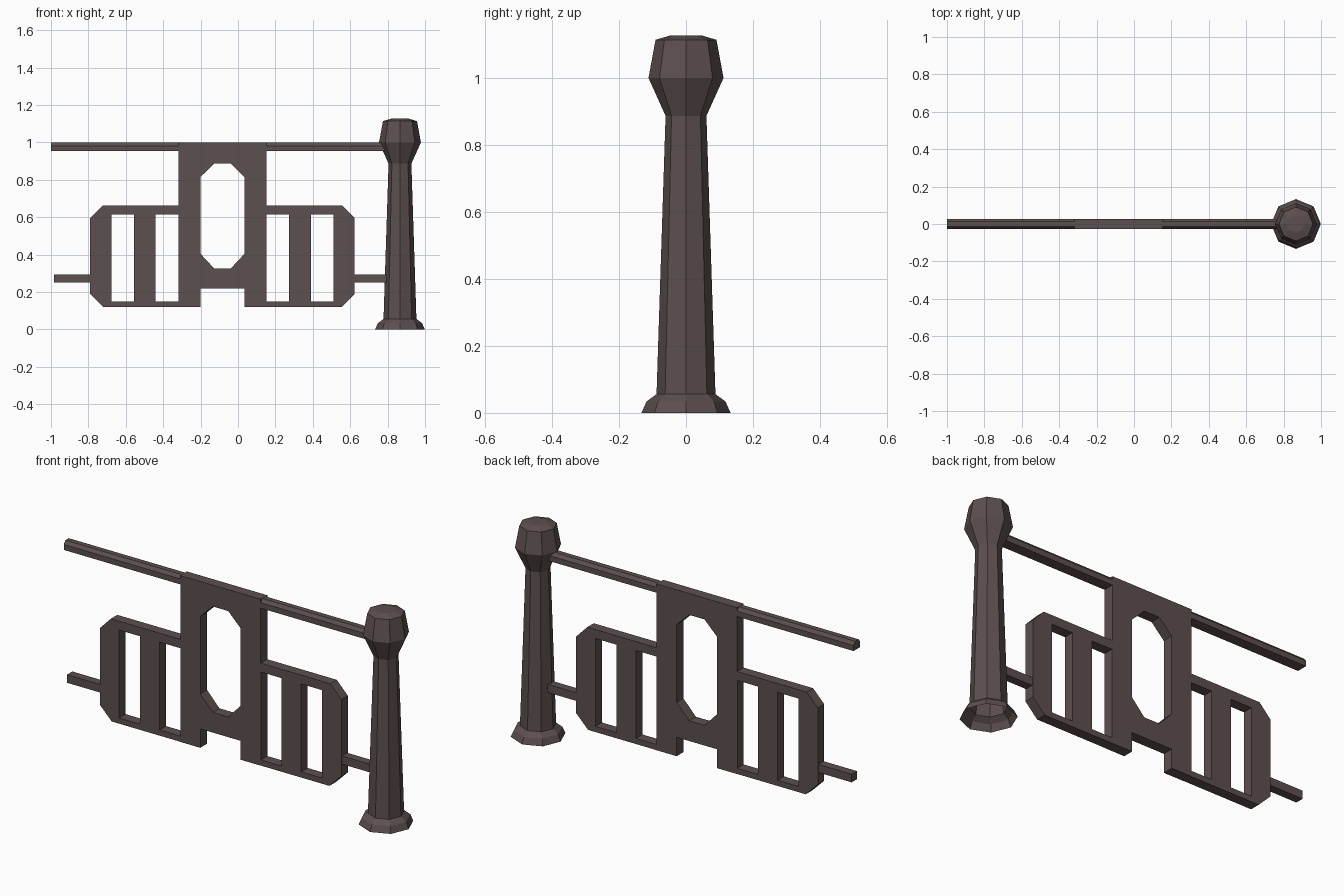
import bpy, bmesh, math

if "Cube" in bpy.data.objects:
    bpy.data.objects.remove(bpy.data.objects["Cube"])

iron = bpy.data.materials.new("dark_brown_iron")
iron.diffuse_color = (0.108, 0.079, 0.077, 1)
iron.use_nodes = True
iron.node_tree.nodes["Principled BSDF"].inputs["Base Color"].default_value = iron.diffuse_color

MID = -0.083      # symmetry line of the railing panels
HALF = 0.028      # half thickness of the railing


def add_object(name, mesh):
    obj = bpy.data.objects.new(name, mesh)
    mesh.materials.clear()
    mesh.materials.append(iron)
    bpy.context.collection.objects.link(obj)
    return obj


def plate(name, loops, half=HALF):
    """Flat plate in the xz plane; loops after the first are holes."""
    curve = bpy.data.curves.new(name, 'CURVE')
    curve.dimensions = '2D'
    curve.fill_mode = 'BOTH'
    curve.extrude = half
    for pts in loops:
        spline = curve.splines.new('POLY')
        spline.points.add(len(pts) - 1)
        for p, (x, z) in zip(spline.points, pts):
            p.co = (x, z, 0, 1)
        spline.use_cyclic_u = True
    temp = bpy.data.objects.new("temp", curve)
    bpy.context.collection.objects.link(temp)
    deps = bpy.context.evaluated_depsgraph_get()
    mesh = bpy.data.meshes.new_from_object(temp.evaluated_get(deps))
    bpy.data.objects.remove(temp)
    for v in mesh.vertices:
        x, y, z = v.co
        v.co = (x, -z, y)
    for f in mesh.polygons:
        f.use_smooth = False
    return add_object(name, mesh)


def rect(x0, x1, z0, z1):
    return [(x0, z0), (x1, z0), (x1, z1), (x0, z1)]


def mirror(pts):
    return [(2 * MID - x, z) for x, z in pts]


def bar(name, section, x0, x1):
    """Prism along x from a (y, z) section."""
    bm = bmesh.new()
    face = bm.faces.new([bm.verts.new((x0, y, z)) for y, z in section])
    ext = bmesh.ops.extrude_face_region(bm, geom=[face], use_keep_orig=True)
    for v in ext['geom']:
        if isinstance(v, bmesh.types.BMVert):
            v.co.x = x1
    bmesh.ops.recalc_face_normals(bm, faces=bm.faces)
    mesh = bpy.data.meshes.new(name)
    bm.to_mesh(mesh)
    bm.free()
    return add_object(name, mesh)


# Side panels: chamfered outer frame with two tall openings
outline = [(-0.32, 0.12), (-0.72, 0.12), (-0.79, 0.19), (-0.79, 0.595),
           (-0.725, 0.662), (-0.32, 0.662)]
holes = [rect(-0.677, -0.555, 0.15, 0.615), rect(-0.44, -0.32 + 0.001, 0.15, 0.615)]
# the inner opening ends at the centre frame, so the panel runs slightly under it
outline = [(x + 0.03 if x == -0.32 else x, z) for x, z in outline]
loops = [outline] + holes
plate("left_panel", loops, HALF - 0.001)
plate("right_panel", [mirror(l) for l in loops], HALF - 0.001)

# Centre frame with octagonal opening and a notch between its feet
half_frame = [(MID, 1.0), (-0.318, 1.0), (-0.318, 0.12), (-0.201, 0.12),
              (-0.201, 0.22)]
half_hole = [(-0.128, 0.887), (-0.201, 0.815), (-0.201, 0.405), (-0.128, 0.327)]
plate("centre_frame", [half_frame + mirror(half_frame[:0:-1]),
                       half_hole + mirror(half_hole[::-1])])

# Handrail and lower rail stubs
bar("handrail", [(-0.028, 0.982), (-0.014, 0.999), (0.014, 0.999),
                 (0.028, 0.982), (0.028, 0.953), (-0.028, 0.953)], -1.0, 0.83)
stub = [(-0.022, 0.252), (0.022, 0.252), (0.022, 0.295), (-0.022, 0.295)]
bar("left_stub", stub, -0.985, -0.785)
bar("right_stub", stub, 0.62, 0.81)

# Eight-sided post, open underneath: (radius, height) profile
profile = [(0.133, 0), (0.118, 0.034), (0.088, 0.056), (0.061, 0.887),
           (0.112, 1.0), (0.091, 1.114), (0.047, 1.127)]
bm = bmesh.new()
rings = [[bm.verts.new((0.866 + r * math.cos(k * math.pi / 4),
                        r * math.sin(k * math.pi / 4), z)) for k in range(8)]
         for r, z in profile]
for low, high in zip(rings, rings[1:]):
    for k in range(8):
        n = (k + 1) % 8
        bm.faces.new((low[k], low[n], high[n], high[k]))
bm.faces.new(rings[-1])
mesh = bpy.data.meshes.new("post")
bm.to_mesh(mesh)
bm.free()
add_object("post", mesh)
